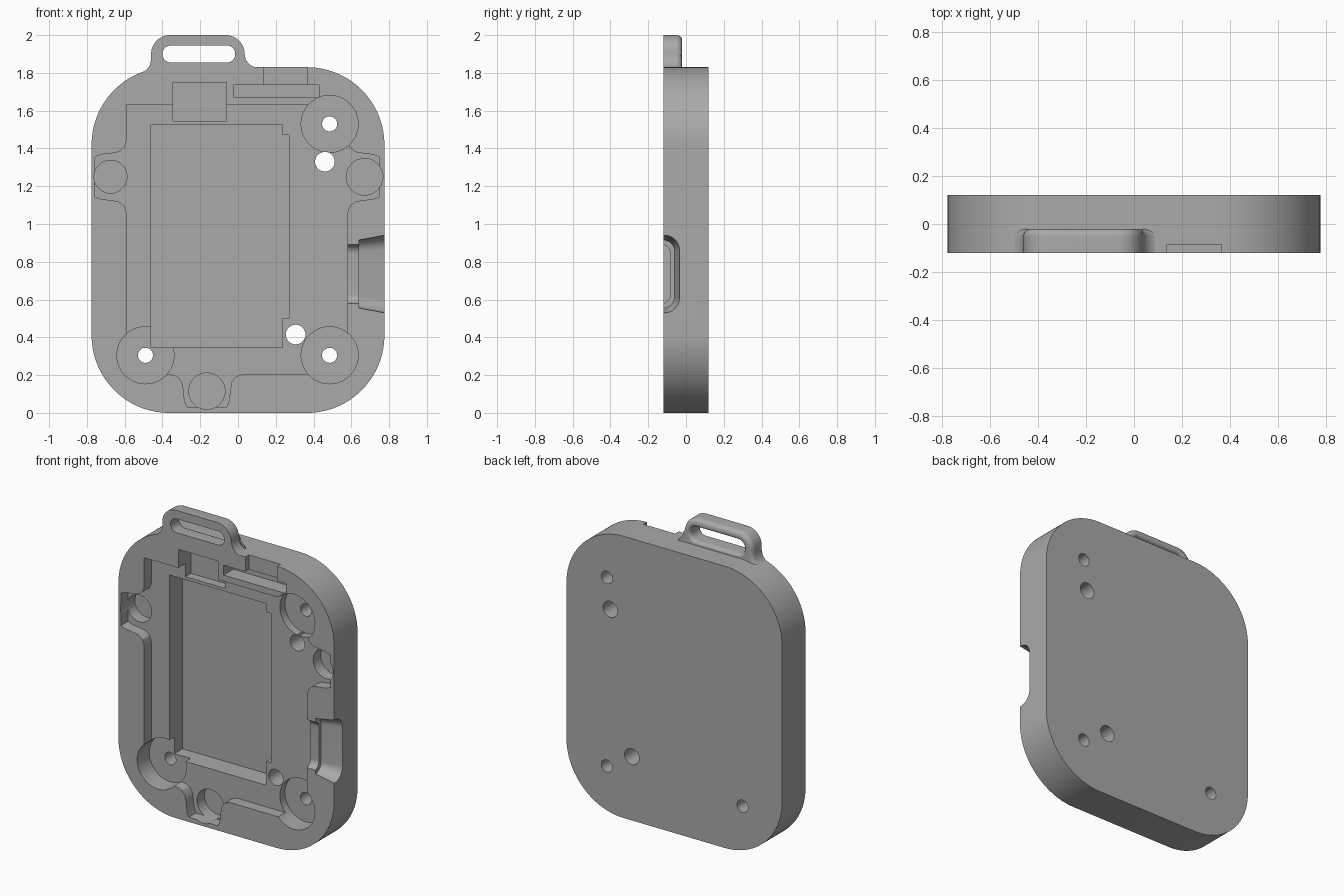
import bpy, bmesh, math
from mathutils import Vector

cube = bpy.data.objects.get("Cube")
if cube:
    bpy.data.objects.remove(cube)

grey = bpy.data.materials.new("plain_grey")
grey.use_nodes = True
COLOUR = (0.4, 0.4, 0.4, 1)
grey.diffuse_color = COLOUR
grey.node_tree.nodes["Principled BSDF"].inputs["Base Color"].default_value = COLOUR

FRONT, BACK, OPEN = -0.12, 0.12, -0.25


def arc(cx, cz, r, a0, a1, n=12):
    angles = [math.radians(a0 + (a1 - a0) * i / n) for i in range(n + 1)]
    return [(cx + r * math.cos(a), cz + r * math.sin(a)) for a in angles]


def circle(cx, cz, r, n=48):
    return arc(cx, cz, r, 0, 360, n)[:-1]


def rect(x0, x1, z0, z1):
    return [(x0, z0), (x1, z0), (x1, z1), (x0, z1)]


def round_rect(x0, x1, z0, z1, r, n=16):
    return (arc(x1 - r, z1 - r, r, 0, 90, n) + arc(x0 + r, z1 - r, r, 90, 180, n)
            + arc(x0 + r, z0 + r, r, 180, 270, n) + arc(x1 - r, z0 + r, r, 270, 360, n))


def inset(points, d):
    # Shift a clockwise outline inwards along its vertex normals
    out = []
    for i, p in enumerate(points):
        a = (Vector(p) - Vector(points[i - 1])).normalized()
        b = (Vector(points[(i + 1) % len(points)]) - Vector(p)).normalized()
        t = (a + b).normalized()
        out.append((p[0] + t.y * d, p[1] - t.x * d))
    return out


def loft(name, rings):
    # Skin a closed solid through matching rings of 3D points
    bm = bmesh.new()
    loops = [[bm.verts.new(p) for p in ring] for ring in rings]
    n = len(loops[0])
    for a, b in zip(loops, loops[1:]):
        for i in range(n):
            j = (i + 1) % n
            bm.faces.new((a[i], a[j], b[j], b[i]))
    bm.faces.new(loops[0][::-1])
    bm.faces.new(loops[-1])
    if bm.calc_volume(signed=True) < 0:
        bmesh.ops.reverse_faces(bm, faces=bm.faces[:])
    mesh = bpy.data.meshes.new(name)
    bm.to_mesh(mesh)
    bm.free()
    mesh.materials.append(grey)
    ob = bpy.data.objects.new(name, mesh)
    bpy.context.collection.objects.link(ob)
    return ob


def at_y(points, y):
    return [(x, y, z) for x, z in points]


def prism(name, points, y0, y1):
    return loft(name, [at_y(points, y0), at_y(points, y1)])


def volume(mesh):
    bm = bmesh.new()
    bm.from_mesh(mesh)
    result = bm.calc_volume(signed=True)
    bm.free()
    return result


def cut(target, tool):
    # Subtract the tool with the first solver that leaves a sound solid
    before = volume(target.data)
    for solver in ('EXACT', 'MANIFOLD', 'FLOAT'):
        mod = target.modifiers.new("cut", 'BOOLEAN')
        mod.operation, mod.solver, mod.object = 'DIFFERENCE', solver, tool
        graph = bpy.context.evaluated_depsgraph_get()
        mesh = bpy.data.meshes.new_from_object(target.evaluated_get(graph))
        target.modifiers.remove(mod)
        if before * 0.5 < volume(mesh) < before - 1e-6:
            target.data = mesh
            break
    bpy.data.objects.remove(tool)


def pocket(name, points, floor):
    cut(case, prism(name, points, OPEN, floor))


# Rounded case plate
case = prism("case_shell", round_rect(-0.775, 0.775, 0, 1.83, 0.41, 32), FRONT, BACK)

# Strap loop with a rounded rear edge and a matching flared slot
outline = ([(-0.5, 1.755), (-0.5, 1.806), (-0.485, 1.815), (-0.467, 1.84), (-0.46, 1.87)]
           + arc(-0.36, 1.9, 0.1, 180, 90) + arc(-0.065, 1.9, 0.1, 90, 0)
           + arc(0.115, 1.905, 0.08, 180, 270) + [(0.115, 1.755)])
ROUND = 0.03
steps = [math.radians(15 * i) for i in range(7)]
ease = [(-0.05 + ROUND * math.sin(a), ROUND * (1 - math.cos(a))) for a in steps]
strap_loop = loft("strap_loop", [at_y(outline, FRONT)]
                  + [at_y(inset(outline, d), y) for y, d in ease])


def slot(grow):
    return round_rect(-0.4 - grow, -0.015 + grow, 1.855 - grow, 1.945 + grow, 0.044 + grow)


slot_rings = [at_y(slot(0), OPEN)] + [at_y(slot(d * 0.6), y) for y, d in ease]
cut(strap_loop, loft("strap_slot", slot_rings + [at_y(slot(0.02), 0.05)]))

# Main recess, with an ear branching from three of its sides
half_ear = [(0, 0.19), (0.012, 0.155), (0.04, 0.132), (0.075, 0.125),
            (0.135, 0.118), (0.168, 0.105)]
ear = half_ear + [(u, -v) for u, v in reversed(half_ear)]
pocket("main_recess",
       [(-0.59, 0.205)] + [(-0.165 + v, 0.205 - u * 1.04) for u, v in reversed(ear)]
       + [(0.58, 0.205)] + [(0.58 + u, 1.25 + v) for u, v in reversed(ear)]
       + [(0.58, 1.63), (-0.59, 1.63)] + [(-0.59 - u, 1.25 + v) for u, v in ear], -0.047)

# Battery bay with narrowed ends
pocket("battery_bay", [(-0.46, 0.345), (0.235, 0.345), (0.235, 0.5), (0.27, 0.5),
                       (0.27, 1.47), (0.235, 1.47), (0.235, 1.525), (-0.46, 1.525)], 0.088)

# Connector bay, switch slot and its opening through the top edge
pocket("connector_bay", rect(-0.345, -0.06, 1.545, 1.75), 0.01)
pocket("switch_slot", rect(-0.02, 0.43, 1.67, 1.735), -0.02)
pocket("switch_opening", rect(0.138, 0.365, 1.7, 1.9), -0.085)

# Round magnet seats
for x, z, r in ((-0.675, 1.25, 0.087), (0.67, 1.25, 0.097), (-0.165, 0.115, 0.096)):
    pocket("magnet_seat", circle(x, z, r), 0.03)

# Screw seats with through holes
for x, z in ((0.485, 1.53), (-0.49, 0.305), (0.485, 0.305)):
    pocket("screw_seat", circle(x, z, 0.151), 0.005)
    pocket("screw_hole", circle(x, z, 0.04, 32), 0.3)

# Locating holes
for x, z in ((0.46, 1.33), (0.305, 0.415)):
    pocket("locating_hole", circle(x, z, 0.052, 32), 0.3)


# Flared cable port in the side wall
def port(x, depth, half, r):
    return [(x, y, z) for y, z in round_rect(OPEN, depth, 0.735 - half, 0.735 + half, r)]


cut(case, loft("port_flare", [port(0.64, -0.06, 0.18, 0.06),
                              port(0.775, -0.034, 0.205, 0.08),
                              port(0.802, -0.029, 0.21, 0.084)]))
cut(case, loft("port_throat", [port(0.5, -0.083, 0.157, 0.05),
                               port(0.7, -0.083, 0.157, 0.05)]))

# Smooth the curved walls, keep edges crisp
bpy.ops.object.select_all(action='DESELECT')
for part in (case, strap_loop):
    part.select_set(True)
bpy.context.view_layer.objects.active = case
bpy.ops.object.shade_smooth_by_angle(angle=math.radians(30))
